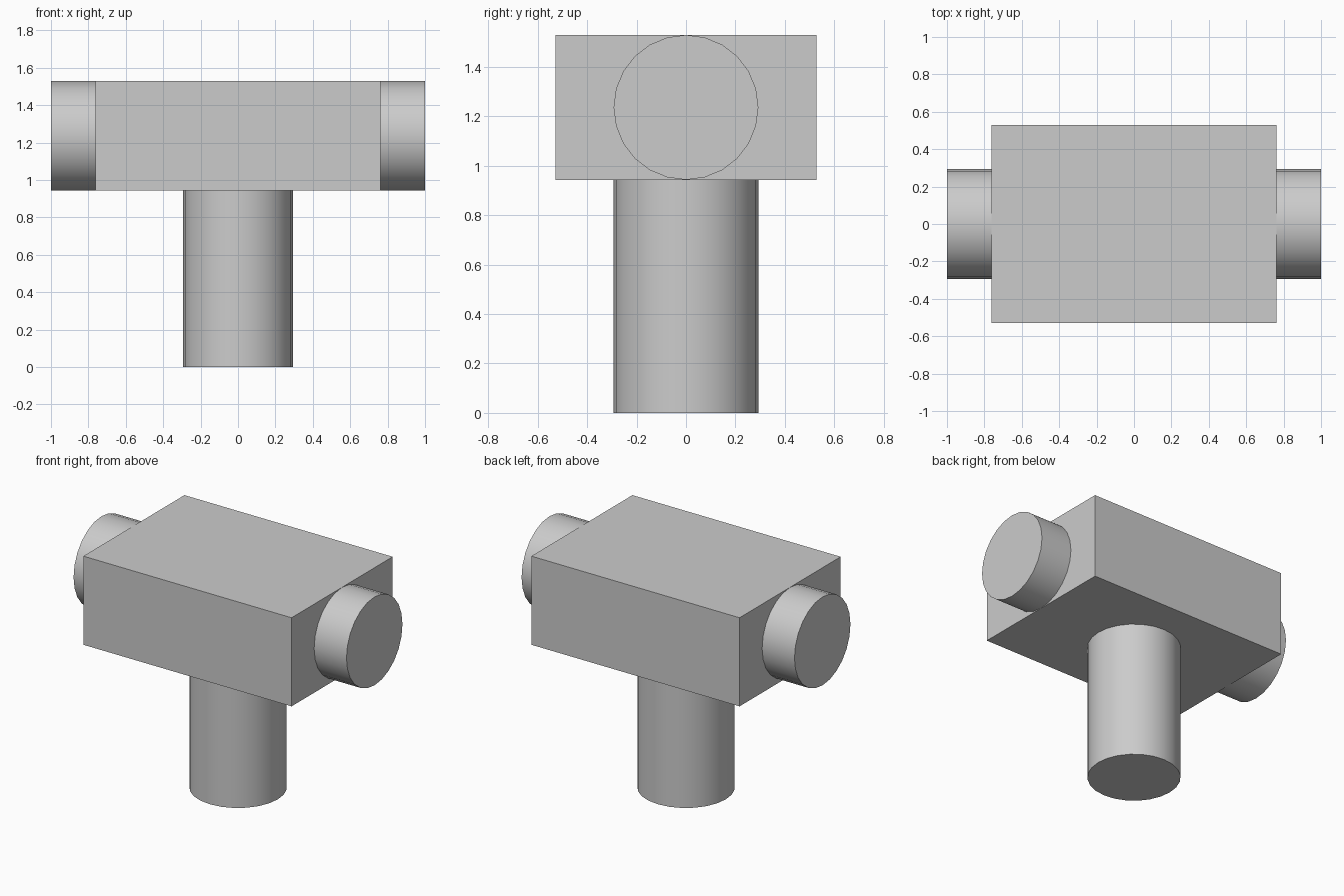
import bpy
from math import radians, pi

old = bpy.data.objects.get("Cube")
if old:
    bpy.data.objects.remove(old, do_unlink=True)

RADIUS = 0.293
BOTTOM, TOP = 0.943, 1.53
MID = (BOTTOM + TOP) / 2

# Single neutral grey
grey = bpy.data.materials.new("plain grey")
grey.use_nodes = True
colour = (0.6, 0.6, 0.6, 1)
grey.diffuse_color = colour
grey.node_tree.nodes["Principled BSDF"].inputs["Base Color"].default_value = colour


def finish(name):
    obj = bpy.context.object
    obj.name = name
    obj.data.materials.append(grey)
    return obj


def cylinder(name, length, location, rotation):
    bpy.ops.mesh.primitive_cylinder_add(vertices=24, radius=RADIUS, depth=length,
                                        location=location, rotation=rotation)
    bpy.ops.object.shade_smooth_by_angle(angle=radians(30))
    return finish(name)


# Rectangular head block
bpy.ops.mesh.primitive_cube_add(size=1, location=(0, 0, MID))
block = finish("head_block")
block.scale = (1.526, 1.058, TOP - BOTTOM)
bpy.ops.object.transform_apply(location=False, rotation=False, scale=True)

# Upright handle below the block
cylinder("handle", BOTTOM, (0, 0, BOTTOM / 2), (0, 0, 0))

# Round striking ends on both sides
for side, label in ((1, "left"), (-1, "right")):
    cylinder(f"{label}_end", 0.237, (side * 0.8815, 0, MID), (0, side * pi / 2, 0))
